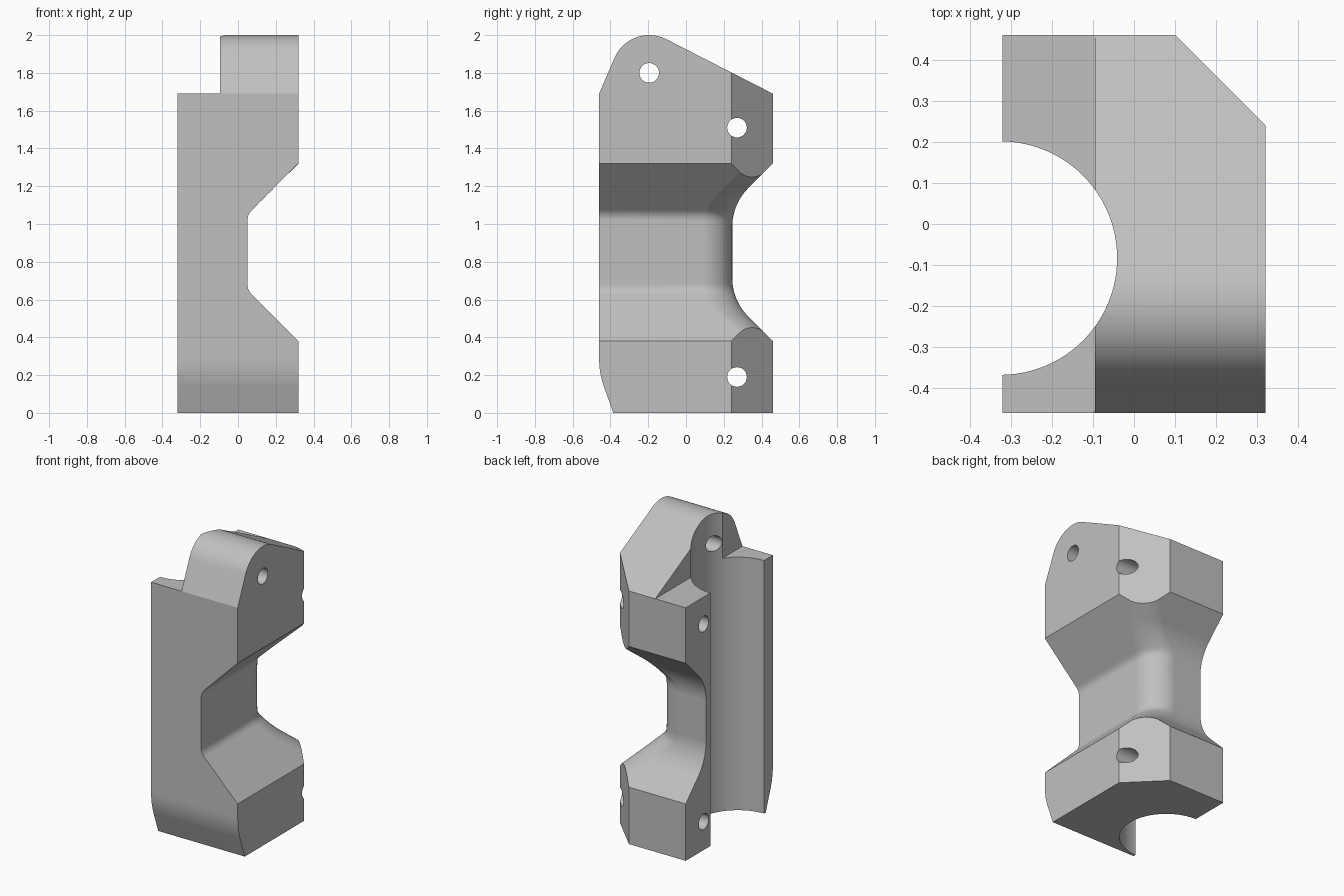
import bpy, bmesh, math
from mathutils import Vector

cube = bpy.data.objects.get("Cube")
if cube:
    bpy.data.objects.remove(cube, do_unlink=True)

grey = bpy.data.materials.new("light grey")
grey.use_nodes = True
colour = (0.53, 0.53, 0.53, 1)
grey.diffuse_color = colour
grey.node_tree.nodes["Principled BSDF"].inputs["Base Color"].default_value = colour


def loft(name, rings):
    """Closed solid through rings with equal point counts."""
    bm = bmesh.new()
    rows = [[bm.verts.new(p) for p in ring] for ring in rings]
    n = len(rows[0])
    for a, b in zip(rows, rows[1:]):
        for i in range(n):
            j = (i + 1) % n
            bm.faces.new((a[i], a[j], b[j], b[i]))
    bm.faces.new(rows[0][::-1])
    bm.faces.new(rows[-1])
    bmesh.ops.recalc_face_normals(bm, faces=bm.faces)
    mesh = bpy.data.meshes.new(name)
    bm.to_mesh(mesh)
    bm.free()
    obj = bpy.data.objects.new(name, mesh)
    bpy.context.collection.objects.link(obj)
    mesh.materials.append(grey)
    return obj


def along_x(name, yz, x0=-1, x1=1):
    return loft(name, [[(x, y, z) for y, z in yz] for x in (x0, x1)])


def along_z(name, xy, z0=-1, z1=3):
    return loft(name, [[(x, y, z) for x, y in xy] for z in (z0, z1)])


def arc(cx, cy, r, start, end, steps):
    angles = [math.radians(start + (end - start) * i / steps) for i in range(steps + 1)]
    return [(cx + r * math.cos(a), cy + r * math.sin(a)) for a in angles]


def circle(cx, cy, r, steps):
    return arc(cx, cy, r, 0, 360, steps)[:-1]


def flare(h, base, corner, t):
    """Straight waist, rounded into a 45 degree slope."""
    radius = t / math.tan(math.pi / 8)
    start = corner - t
    if h <= start:
        return base
    if h < corner + t / math.sqrt(2):
        return base + radius - math.sqrt(radius ** 2 - (h - start) ** 2)
    return base + h - corner


# Block with a rounded lug on top and a curved toe at the lower front
a, b, c = Vector((-0.46, 0.29)), Vector((-0.46, 0.21)), Vector((-0.434, 0.137))
toe = [tuple(a.lerp(b, i / 8).lerp(b.lerp(c, i / 8), i / 8)) for i in range(9)]
lug = arc(-0.195, 1.8, 0.2, 63, 156.7, 24)
profile = [(0.46, 0), (0.46, 1.69)] + lug + [(-0.46, 1.69)] + toe + [(-0.385, 0)]
body = along_x("bracket_body", profile, -0.32, 0.32)

# Waist envelope: rounded sections stacked in z
heights = [0.135 + 0.205 * i / 20 for i in range(21)] + [0.47, 0.52, 1.3]
rings = []
for s in [-h for h in reversed(heights)] + heights:
    h = min(abs(s), 0.52)
    x, y = flare(h, 0.05, 0.20, 0.03), flare(h, 0.245, 0.255, 0.12)
    r = 0.165 - 0.045 * min(1, max(0, (h - 0.2) / 0.27))
    section = [(-1, -1), (x, -1)] + arc(x - r, y - r, r, 0, 90, 14) + [(-1, y)]
    rings.append([(px, py, 0.85 + s) for px, py in section])
waist = loft("waist_envelope", rings)
bm = bmesh.new()
bm.from_mesh(waist.data)
bmesh.ops.triangulate(bm, faces=bm.faces)
bm.to_mesh(waist.data)
bm.free()

# Cutters: corner chamfer, ledge beside the lug, round channel, cross holes
cuts = [
    along_z("chamfer_cutter", [(-0.2, 0.76), (0.76, -0.2), (0.8, 0.8)]),
    along_z("ledge_cutter", [(-1, -1), (-0.095, -1), (-0.095, 1), (-1, 1)], 1.69),
    along_z("channel_cutter", circle(-0.325, -0.083, 0.284, 96)),
]
for y, z in ((-0.195, 1.8), (0.27, 1.51), (0.27, 0.19)):
    cuts.append(along_x("hole_cutter", circle(y, z, 0.052, 32)))

for tool, operation in [(waist, "INTERSECT")] + [(cut, "DIFFERENCE") for cut in cuts]:
    tool.hide_render = True
    mod = body.modifiers.new(tool.name, "BOOLEAN")
    mod.operation = operation
    mod.solver = "EXACT"
    mod.object = tool

# Bake the cuts and remove the tools
bpy.context.view_layer.update()
deps = bpy.context.evaluated_depsgraph_get()
baked = bpy.data.meshes.new_from_object(body.evaluated_get(deps))
body.modifiers.clear()
body.data = baked
for tool in [waist] + cuts:
    bpy.data.objects.remove(tool, do_unlink=True)

# Smooth curves, sharp edges
bpy.ops.object.select_all(action="DESELECT")
body.select_set(True)
bpy.context.view_layer.objects.active = body
bpy.ops.object.shade_smooth_by_angle(angle=math.radians(18))
weighted = body.modifiers.new("weighted_normals", "WEIGHTED_NORMAL")
weighted.keep_sharp = True
